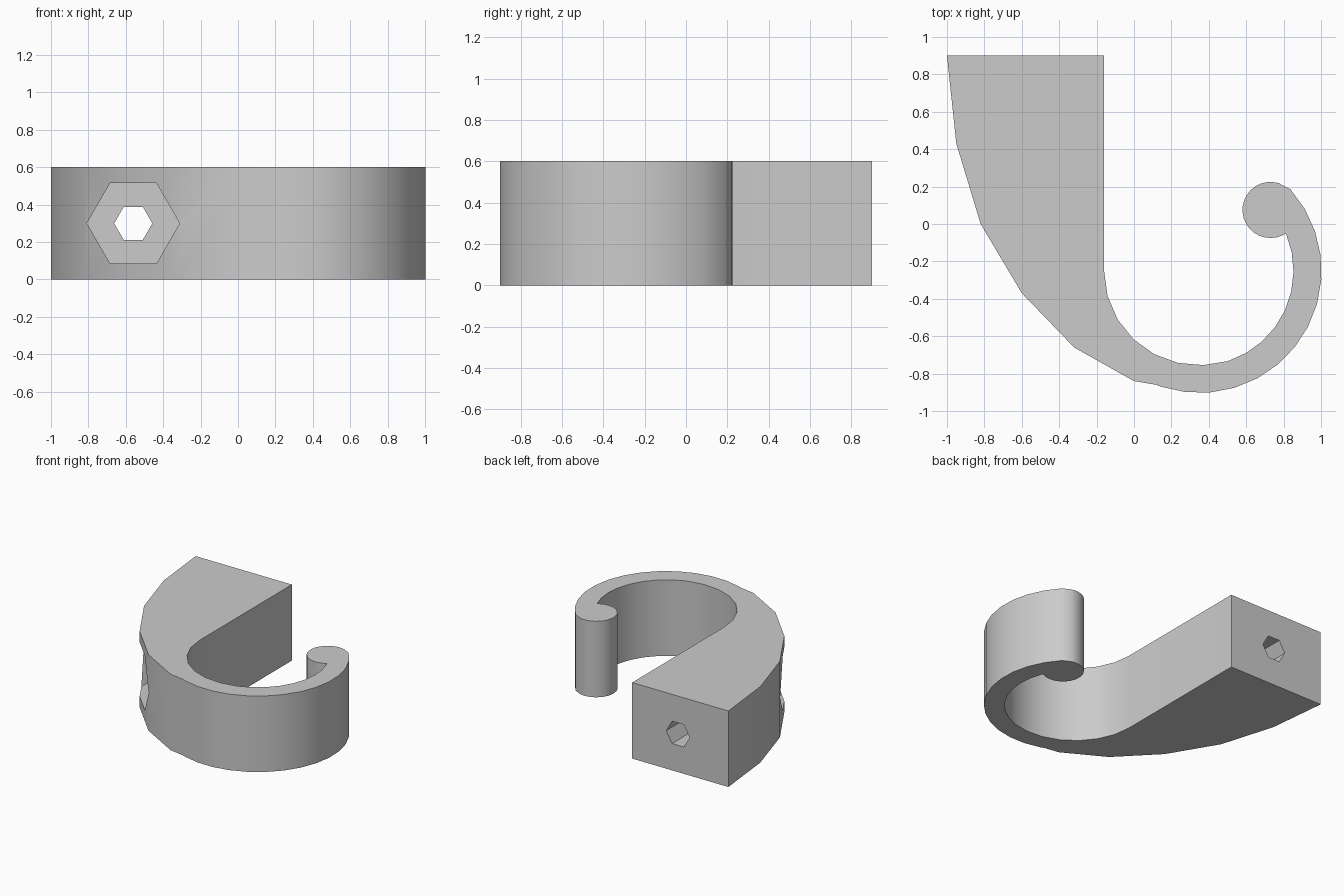
import bpy, bmesh
from math import cos, sin, radians, pi

cube = bpy.data.objects.get("Cube")
if cube:
    bpy.data.objects.remove(cube, do_unlink=True)

grey = bpy.data.materials.new("plain grey")
grey.use_nodes = True
colour = (0.6, 0.6, 0.6, 1)
grey.diffuse_color = colour
grey.node_tree.nodes["Principled BSDF"].inputs["Base Color"].default_value = colour

HEIGHT = 0.6


def arc(cx, cy, r, start, end, steps):
    """Points along an arc, angles in degrees."""
    angles = [radians(start + (end - start) * i / steps) for i in range(steps + 1)]
    return [(cx + r * cos(a), cy + r * sin(a)) for a in angles]


def prism(name, bottom, offset):
    """Solid made by sweeping a closed outline along an offset."""
    bm = bmesh.new()
    face = bm.faces.new([bm.verts.new(p) for p in bottom])
    swept = bmesh.ops.extrude_face_region(bm, geom=[face])["geom"]
    bmesh.ops.translate(bm, vec=offset,
                        verts=[v for v in swept if isinstance(v, bmesh.types.BMVert)])
    bmesh.ops.recalc_face_normals(bm, faces=bm.faces)
    mesh = bpy.data.meshes.new(name)
    bm.to_mesh(mesh)
    bm.free()
    mesh.materials.append(grey)
    obj = bpy.data.objects.new(name, mesh)
    bpy.context.collection.objects.link(obj)
    return obj


# Hook outline: tapered back, outer bend, rolled tip, inner bend
back = [(-0.16, 0.9), (-1, 0.9), (-0.95, 0.43), (-0.82, 0),
        (-0.6, -0.37), (-0.32, -0.66), (0, -0.84), (0.12, -0.86)]
outer_bend = arc(0.35, -0.25, 0.653, -108, 42, 13)
tip = arc(0.73, 0.075, 0.15, 74, 296, 18)
inner_right = arc(0.345, -0.25, 0.508, 23, -72, 8)
inner_left = arc(0.345, -0.25, 0.505, -87, -180, 6)
outline = back + outer_bend + tip + inner_right + inner_left
hook = prism("hook", [(x, y, 0) for x, y in outline], (0, 0, HEIGHT))


# Hexagonal screw hole with a wider recess for the head
def hex_cutter(name, radius, y0, y1):
    ring = arc(-0.56, HEIGHT / 2, radius, 0, 300, 5)
    return prism(name, [(x, y0, z) for x, z in ring], (0, y1 - y0, 0))


for name, radius, y0, y1 in (("head_recess_cutter", 0.248, -1.2, 0.4),
                             ("screw_hole_cutter", 0.102, -1.1, 1.1)):
    cutter = hex_cutter(name, radius, y0, y1)
    cutter.hide_render = True
    cutter.hide_viewport = True
    cut = hook.modifiers.new(name, "BOOLEAN")
    cut.operation = "DIFFERENCE"
    cut.solver = "EXACT"
    cut.object = cutter

# Bake the cuts, then smooth the gentle bends only
bpy.context.view_layer.update()
depsgraph = bpy.context.evaluated_depsgraph_get()
hook.data = bpy.data.meshes.new_from_object(hook.evaluated_get(depsgraph))
hook.modifiers.clear()
for obj in [o for o in bpy.data.objects if o.name.endswith("_cutter")]:
    bpy.data.objects.remove(obj, do_unlink=True)

bpy.context.view_layer.objects.active = hook
hook.select_set(True)
bpy.ops.object.shade_smooth_by_angle(angle=radians(30))
